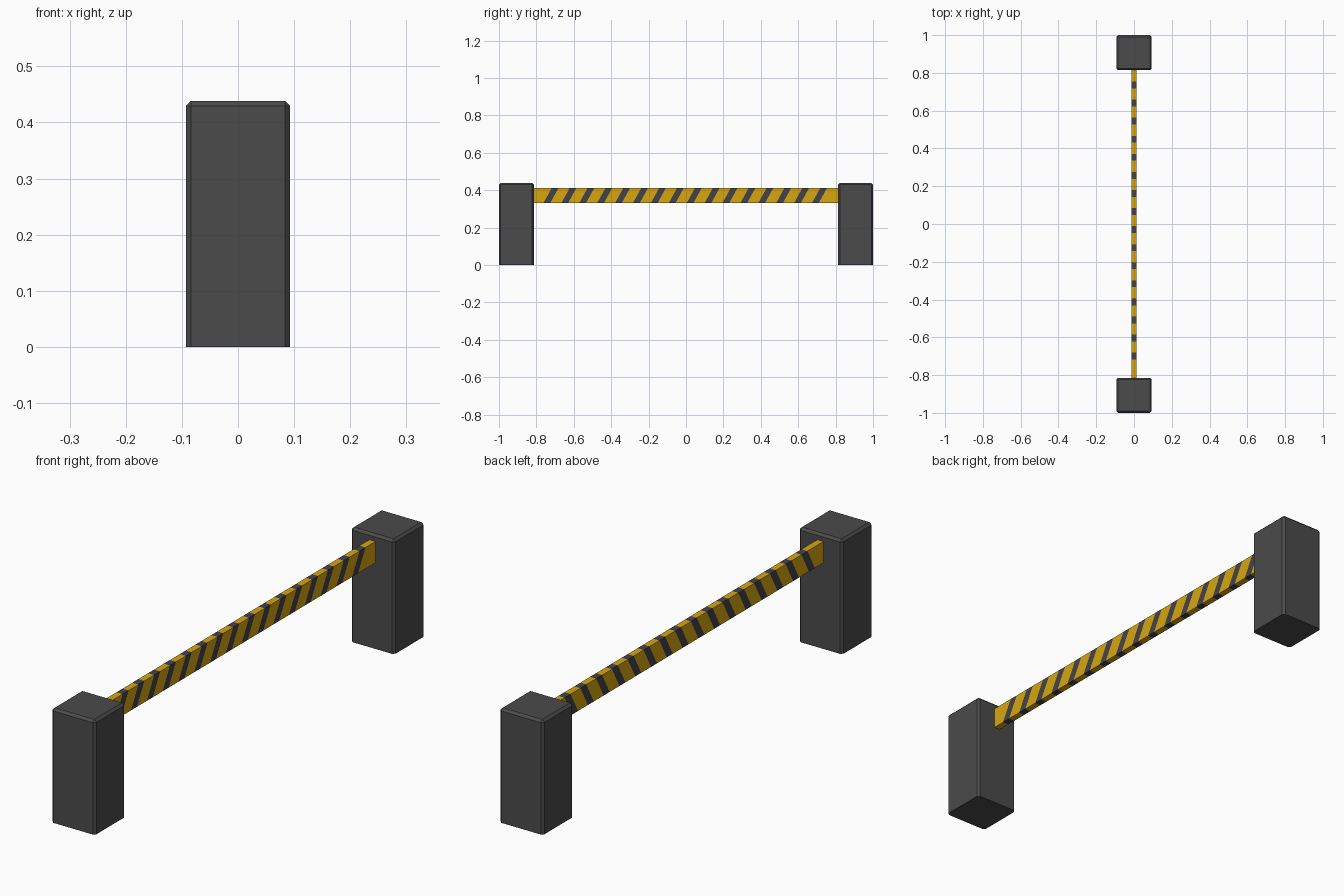
import bpy, bmesh
from mathutils import Vector, Matrix

if "Cube" in bpy.data.objects:
    bpy.data.objects.remove(bpy.data.objects["Cube"])


def material(name, rgb):
    m = bpy.data.materials.new(name)
    m.diffuse_color = (*rgb, 1)
    m.use_nodes = True
    m.node_tree.nodes["Principled BSDF"].inputs["Base Color"].default_value = m.diffuse_color
    return m


charcoal = material("charcoal", (0.07, 0.07, 0.07))
yellow = material("warning_yellow", (0.68, 0.38, 0.005))
dark = material("stripe_dark", (0.055, 0.055, 0.07))


def box(bm, size, centre):
    bmesh.ops.create_cube(bm, size=1, matrix=Matrix.Translation(centre)
                          @ Matrix.Diagonal((*size, 1)))


def finish(bm, name, mats):
    me = bpy.data.meshes.new(name)
    bm.to_mesh(me)
    bm.free()
    for m in mats:
        me.materials.append(m)
    ob = bpy.data.objects.new(name, me)
    bpy.context.collection.objects.link(ob)
    return ob


# End posts: square blocks, chamfered everywhere except at the ground
POST_W, POST_H = 0.186, 0.438
for side, name in ((-1, "front_post"), (1, "back_post")):
    bm = bmesh.new()
    box(bm, (POST_W, POST_W, POST_H), (0, side * (1 - POST_W / 2), POST_H / 2))
    edges = [e for e in bm.edges if max(v.co.z for v in e.verts) > 0.1]
    bmesh.ops.bevel(bm, geom=edges, offset=0.009, segments=1, affect='EDGES')
    finish(bm, name, [charcoal])

# Crossbar: thin plank cut by slanted planes into warning stripes
Z0, Z1, LEAN = 0.33, 0.412, 0.55
ZC = (Z0 + Z1) / 2
PITCH, WIDTH, COUNT, START = 0.0957, 0.036, 16, -0.722
bm = bmesh.new()
box(bm, (0.026, 1.64, Z1 - Z0), (0, 0, ZC))
centres = [START + i * PITCH for i in range(COUNT)]
for c in centres:
    for y in (c - WIDTH / 2, c + WIDTH / 2):
        bmesh.ops.bisect_plane(bm, geom=bm.verts[:] + bm.edges[:] + bm.faces[:],
                               plane_co=Vector((0, y, ZC)),
                               plane_no=Vector((0, 1, -LEAN)))
for f in bm.faces:
    p = f.calc_center_median()
    s = p.y - LEAN * (p.z - ZC)
    f.material_index = int(any(abs(s - c) < WIDTH / 2 for c in centres))
finish(bm, "striped_crossbar", [yellow, dark])
